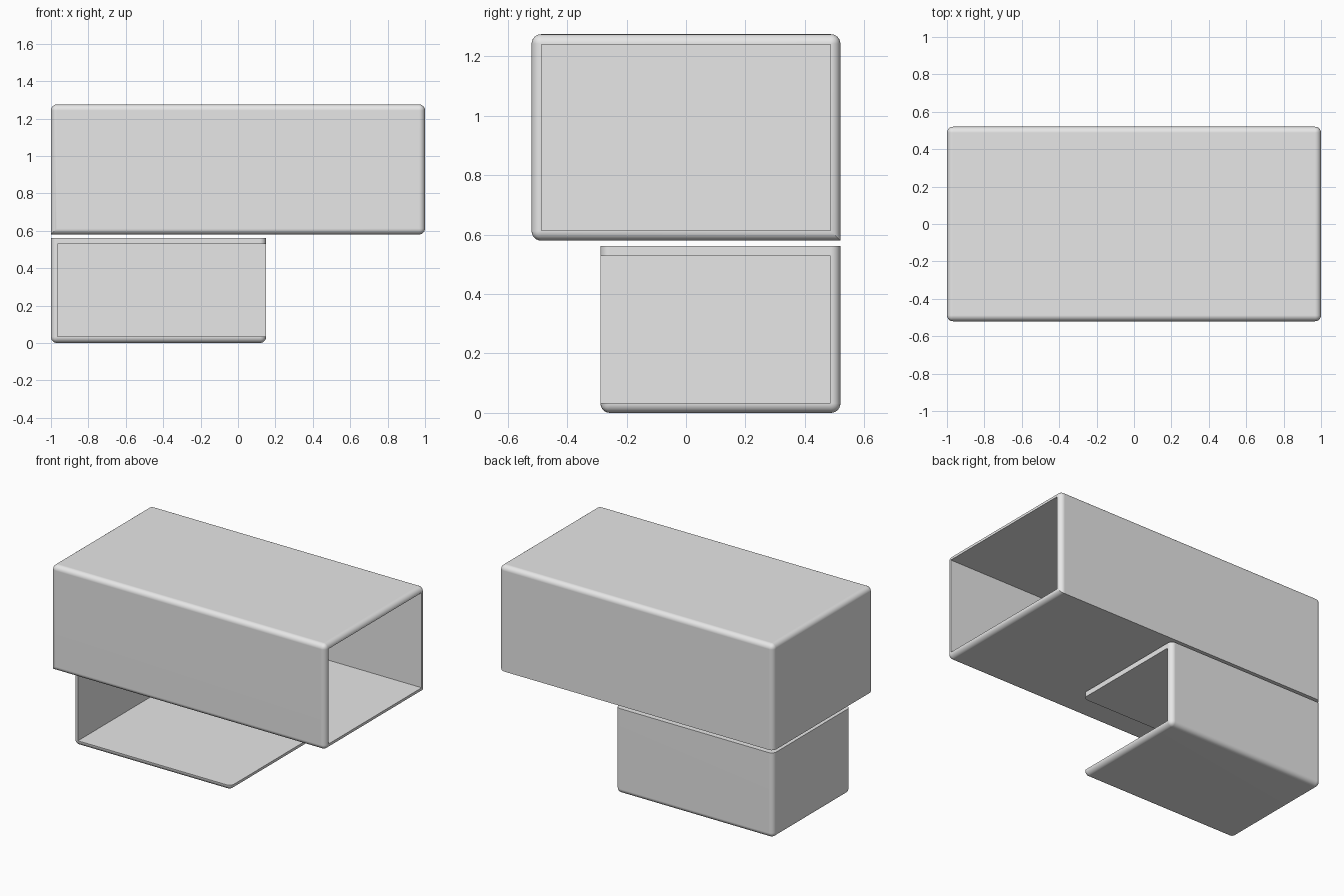
import bpy
import bmesh
from math import radians
from mathutils import Vector

WALL = 0.034
ROUND = 0.032

start = bpy.data.objects.get("Cube")
if start:
    bpy.data.objects.remove(start)

grey = bpy.data.materials.new("plain grey")
grey.use_nodes = True
grey.diffuse_color = (0.8, 0.8, 0.8, 1)
grey.node_tree.nodes["Principled BSDF"].inputs["Base Color"].default_value = (0.8, 0.8, 0.8, 1)


def block(name, low, high, keep_round=None):
    """Box between two corners; edges chosen by keep_round get rounded."""
    low, high = Vector(low), Vector(high)
    size, middle = high - low, (low + high) / 2
    bm = bmesh.new()
    bmesh.ops.create_cube(bm, size=1)
    for v in bm.verts:
        v.co = Vector(a * b for a, b in zip(v.co, size)) + middle
    if keep_round:
        edges = [e for e in bm.edges
                 if keep_round((e.verts[0].co + e.verts[1].co) / 2 - middle)]
        bmesh.ops.bevel(bm, geom=edges, offset=ROUND, segments=6,
                        profile=0.5, affect='EDGES', clamp_overlap=True)
    mesh = bpy.data.meshes.new(name)
    bm.to_mesh(mesh)
    bm.free()
    mesh.materials.append(grey)
    obj = bpy.data.objects.new(name, mesh)
    bpy.context.collection.objects.link(obj)
    return obj


def hollow(obj, low, high):
    """Cut the room out of a block, then shade it."""
    cutter = block("room_cutter", low, high)
    bpy.ops.object.select_all(action='DESELECT')
    bpy.context.view_layer.objects.active = obj
    obj.select_set(True)
    cut = obj.modifiers.new("room", 'BOOLEAN')
    cut.operation = 'DIFFERENCE'
    cut.solver = 'EXACT'
    cut.object = cutter
    bpy.ops.object.modifier_apply(modifier=cut.name)
    bpy.data.objects.remove(cutter)
    bpy.ops.object.shade_smooth_by_angle(angle=radians(30))
    even = obj.modifiers.new("even normals", 'WEIGHTED_NORMAL')
    even.keep_sharp = True


# Upper storey: long tube open at the +x end, crisp where it meets the lower one
def upper_edges(p):
    return not (p.z < -0.1 and (p.x < -0.1 or p.y > 0.1))


x0, x1, y0, y1, z0, z1 = -1, 1, -0.52, 0.52, 0.58, 1.275
upper = block("upper_storey", (x0, y0, z0), (x1, y1, z1), upper_edges)
hollow(upper, (x0 + WALL, y0 + WALL, z0 + WALL), (x1 + 0.2, y1 - WALL, z1 - WALL))


# Lower storey: open at the front and the +x side, flat crisp top
def lower_edges(p):
    return p.z < 0.1


x0, x1, y0, y1, z0, z1 = -1, 0.15, -0.288, 0.52, 0, 0.562
lower = block("lower_storey", (x0, y0, z0), (x1, y1, z1), lower_edges)
hollow(lower, (x0 + WALL, y0 - 0.2, z0 + WALL), (x1 + 0.2, y1 - WALL, z1 - WALL))
